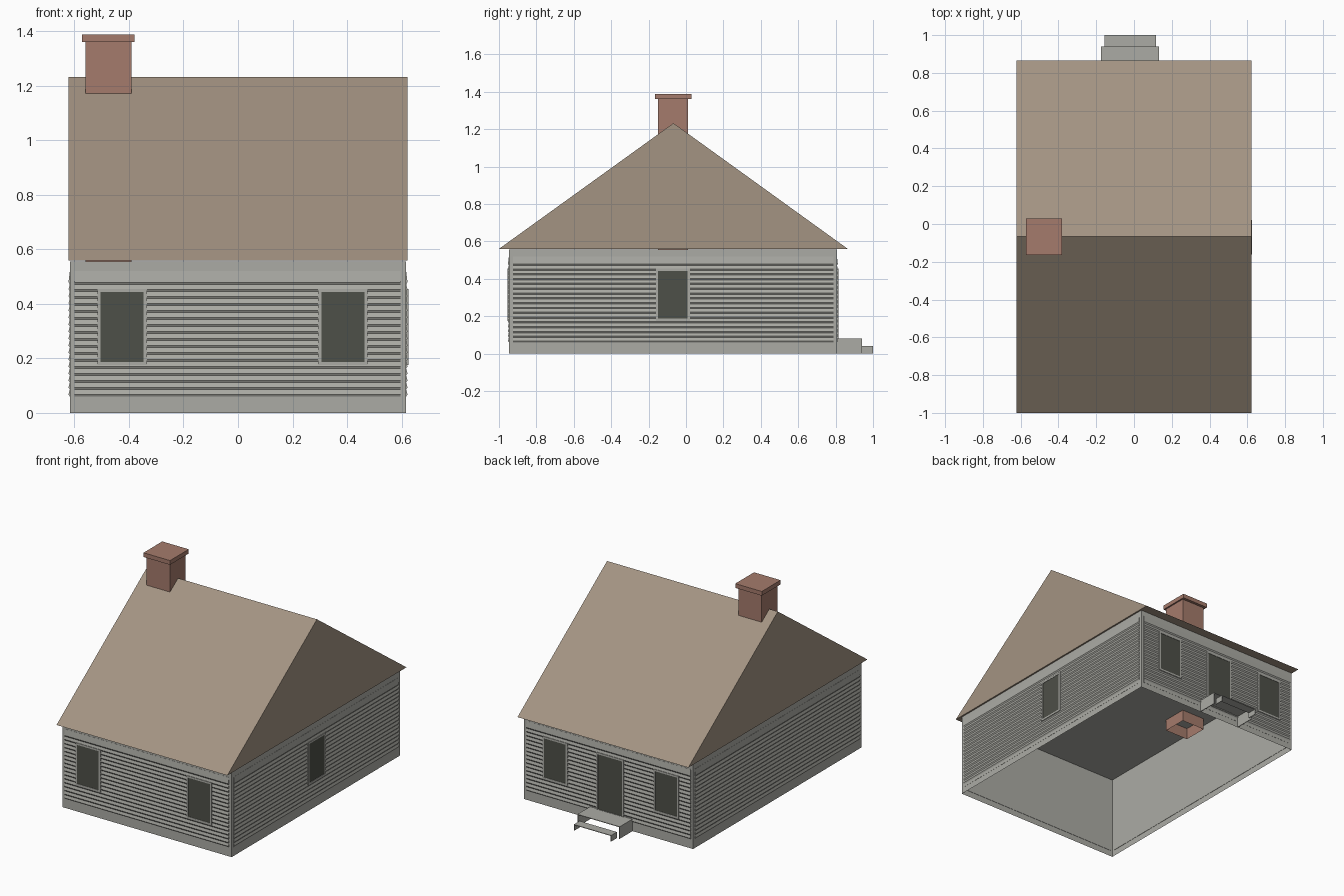
import bpy, bmesh
from mathutils import Vector

cube = bpy.data.objects.get("Cube")
if cube:
    bpy.data.objects.remove(cube, do_unlink=True)


def material(name, rgb):
    m = bpy.data.materials.new(name)
    m.use_nodes = True
    m.diffuse_color = (*rgb, 1)
    bsdf = next(n for n in m.node_tree.nodes if n.type == 'BSDF_PRINCIPLED')
    bsdf.inputs["Base Color"].default_value = (*rgb, 1)
    return m


GREY = material("grey_siding", (0.41, 0.41, 0.376))
BROWN = material("brown_roof", (0.37, 0.295, 0.225))
BRICK = material("brick_red", (0.375, 0.198, 0.15))
DARK = material("dark_glass", (0.076, 0.079, 0.065))


def finish(name, bm, mat):
    mesh = bpy.data.meshes.new(name)
    bm.to_mesh(mesh)
    bm.free()
    mesh.materials.append(mat)
    obj = bpy.data.objects.new(name, mesh)
    bpy.context.collection.objects.link(obj)
    return obj


def prism(name, profile, start, end, place, mat, open_bottom=False):
    """Sweep a closed (depth, height) profile from start to end, then place it."""
    bm = bmesh.new()
    ends = [[bm.verts.new(place(u, d, z)) for d, z in profile] for u in (start, end)]
    for ring in ends:
        bm.faces.new(ring)
    n = len(profile)
    for i in range(n):
        j = (i + 1) % n
        bm.faces.new((ends[0][i], ends[0][j], ends[1][j], ends[1][i]))
    bmesh.ops.recalc_face_normals(bm, faces=bm.faces)
    if open_bottom:
        low = [f for f in bm.faces if f.normal.z < -0.9]
        bmesh.ops.delete(bm, geom=low, context='FACES_ONLY')
    return finish(name, bm, mat)


def world(u, d, z):
    return Vector((u, d, z))


def box(name, x, y, z, mat, place=world, open_bottom=False):
    profile = [(y[0], z[0]), (y[1], z[0]), (y[1], z[1]), (y[0], z[1])]
    return prism(name, profile, x[0], x[1], place, mat, open_bottom)


# Walls: one shell, open underneath, with a ceiling
HALF, FRONT, BACK, EAVE = 0.616, -0.946, 0.806, 0.56
box("wall_shell", (-HALF, HALF), (FRONT, BACK), (0, EAVE - 0.004), GREY, open_bottom=True)

# Wall frames: u runs along the wall, d points outward
def on_front(u, d, z): return Vector((u, FRONT - d, z))
def on_back(u, d, z): return Vector((u, BACK + d, z))
def on_left(u, d, z): return Vector((HALF + d, u, z))
def on_right(u, d, z): return Vector((-HALF - d, u, z))


# Lapped siding: each board leans back above a down-facing lip
def siding(name, start, end, place):
    low, high, pitch, lip = 0.04, 0.52, 0.0257, 0.004
    shallow, proud = 0.001, 0.006
    profile = [(-0.002, low), (shallow, low)]
    for i in range(17):
        z = 0.064 + i * pitch
        profile += [(shallow, z - lip), (proud, z + lip)]
    profile += [(shallow, high), (-0.002, high)]
    prism(name, profile, start, end, place, GREY)


siding("front_siding", -0.6, 0.597, on_front)
siding("back_siding", -0.6, 0.597, on_back)
siding("left_siding", -0.926, 0.788, on_left)
siding("right_siding", -0.926, 0.788, on_right)


# Framed openings for windows and door
def opening(name, centre, width, bottom, top, place):
    a, b, t = centre - width / 2, centre + width / 2, 0.012
    depth = (-0.001, 0.009)
    box(name + "_pane", (a + t, b - t), (-0.001, 0.0068), (bottom + t, top - t), DARK, place)
    for side, u in (("a", a), ("b", b - t)):
        box(name + "_jamb_" + side, (u, u + t), depth, (bottom, top), GREY, place)
    for part, z in (("sill", bottom), ("head", top - t)):
        box(name + "_" + part, (a + t, b - t), depth, (z, z + t), GREY, place)


for label, x in (("right", -0.425), ("left", 0.385)):
    opening("front_window_" + label, x, 0.182, 0.175, 0.455, on_front)
    opening("back_window_" + label, x, 0.182, 0.175, 0.455, on_back)
opening("side_window", -0.07, 0.182, 0.175, 0.455, on_left)
opening("back_door", -0.015, 0.2, 0.07, 0.455, on_back)

# Gable roof with overhanging eaves
prism("roof", [(-1.0, EAVE), (0.865, EAVE), (-0.067, 1.232)], -0.622, 0.622, world, BROWN)

# Chimney, open at the foot where it drops through the ceiling
box("chimney_stack", (-0.56, -0.39), (-0.15, 0.012), (0.48, 1.36), BRICK, open_bottom=True)
box("chimney_cap", (-0.573, -0.38), (-0.165, 0.03), (1.36, 1.388), BRICK)


# Back steps: thin treads on side panels, without risers
def step(name, x, y, top):
    t = 0.004
    box(name + "_tread", x, y, (top - t, top), GREY)
    for side, u in (("right", x[0]), ("left", x[1] - t)):
        box(name + "_panel_" + side, (u, u + t), y, (0, top - t), GREY)


step("upper_step", (-0.175, 0.133), (BACK, 0.94), 0.08)
step("lower_step", (-0.155, 0.117), (0.94, 1.0), 0.04)
